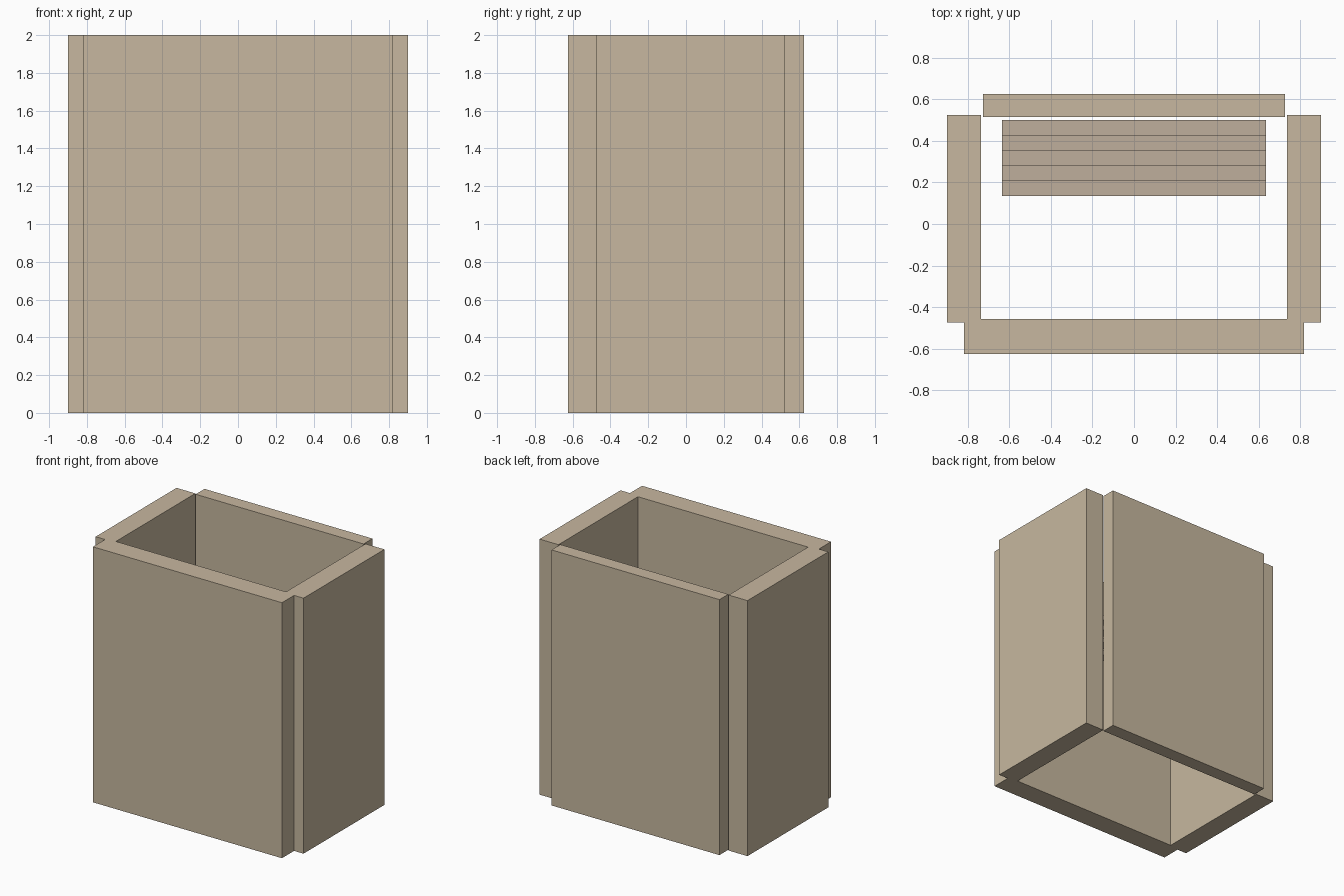
import bpy, bmesh
from mathutils import Matrix

if "Cube" in bpy.data.objects:
    bpy.data.objects.remove(bpy.data.objects["Cube"])

HEIGHT = 2.0


def material(name, color):
    mat = bpy.data.materials.new(name)
    mat.diffuse_color = (*color, 1)
    mat.use_nodes = True
    mat.node_tree.nodes["Principled BSDF"].inputs["Base Color"].default_value = mat.diffuse_color
    return mat


STONE = material("warm_stone", (0.572, 0.477, 0.348))
DARK_STONE = material("dark_stone", (0.52, 0.43, 0.335))


def make_object(name, bm, mat):
    bmesh.ops.recalc_face_normals(bm, faces=bm.faces)
    mesh = bpy.data.meshes.new(name)
    bm.to_mesh(mesh)
    bm.free()
    mesh.materials.append(mat)
    obj = bpy.data.objects.new(name, mesh)
    bpy.context.collection.objects.link(obj)
    return obj


def extrude_profile(name, points, height, mat):
    bm = bmesh.new()
    face = bm.faces.new([bm.verts.new((x, y, 0)) for x, y in points])
    top = bmesh.ops.extrude_face_region(bm, geom=[face], use_keep_orig=True)
    verts = [g for g in top["geom"] if isinstance(g, bmesh.types.BMVert)]
    bmesh.ops.translate(bm, verts=verts, vec=(0, 0, height))
    return make_object(name, bm, mat)


def box(name, size, center, mat):
    bm = bmesh.new()
    bmesh.ops.create_cube(bm, size=1, matrix=Matrix.Diagonal((*size, 1)))
    obj = make_object(name, bm, mat)
    obj.location = center
    return obj


# U-shaped shell: front wall and both side walls in one outline
half = [(0.818, -0.625), (0.818, -0.475), (0.9, -0.475),
        (0.9, 0.525), (0.737, 0.525), (0.737, -0.458)]
extrude_profile("shell_walls", half + [(-x, y) for x, y in reversed(half)], HEIGHT, STONE)

# Separate back panel with a hairline gap to the side walls
box("back_panel", (1.454, 0.11, HEIGHT), (0, 0.57, HEIGHT / 2), STONE)

# Five stepped slats inside, rising towards the back
STEP = 0.073
for i in range(5):
    box(f"inner_step_{i + 1}", (1.27, STEP, 0.04),
        (0, 0.1715 + i * STEP, 0.9 + i * 0.05), DARK_STONE)
